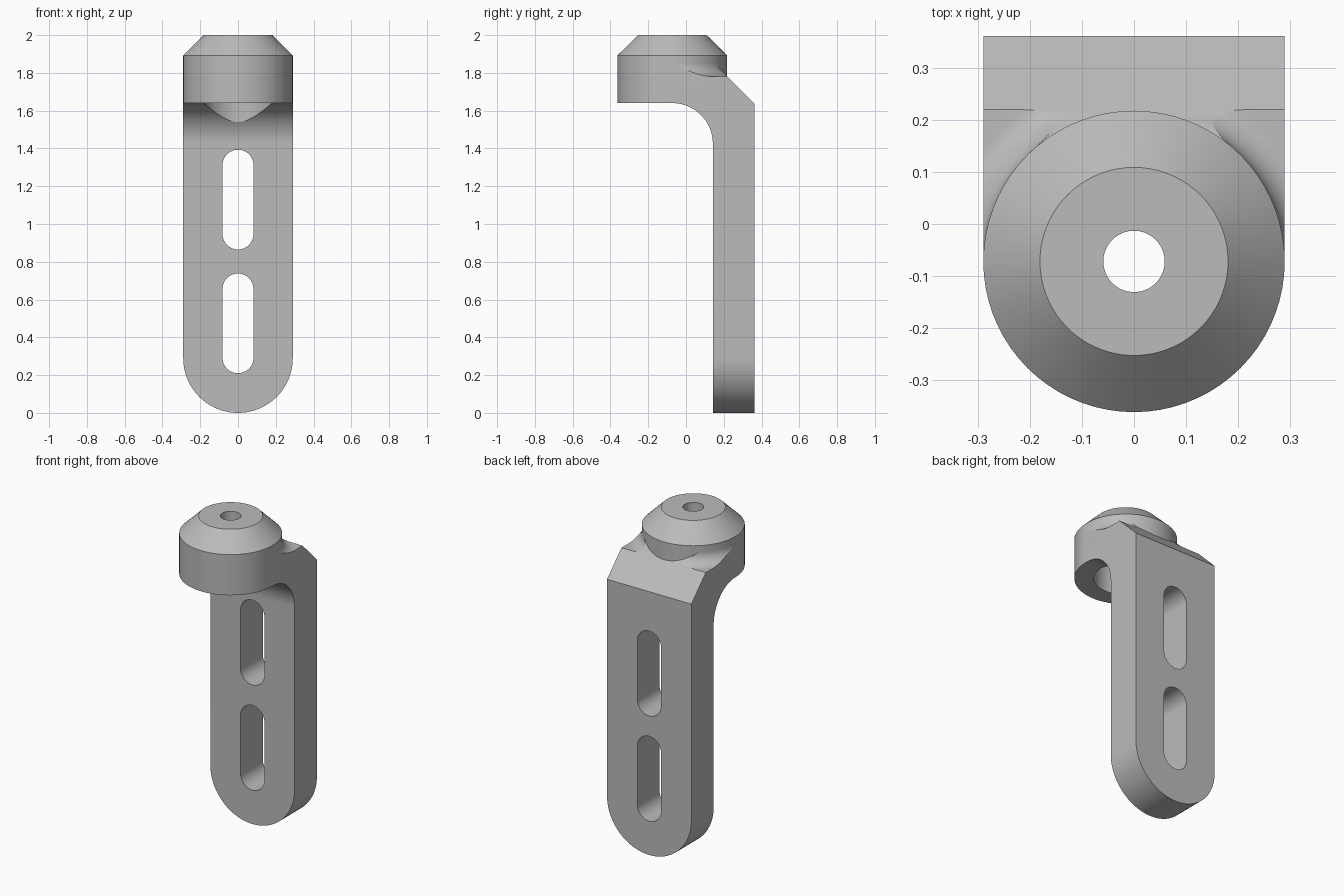
import bpy, bmesh
from math import sin, cos, pi, radians
from mathutils import Vector

cube = bpy.data.objects.get("Cube")
if cube:
    bpy.data.objects.remove(cube, do_unlink=True)

W = 0.29            # half width of the arm and radius of the head
CY = -0.072         # head axis position in y
BACK, FRONT = 0.362, 0.142
BASE, SHOULDER = 1.64, 1.78
CHAMFER = 0.22      # y where the rear chamfer starts
BLEND = 0.072       # radius of the blend around the head


def arc(cx, cy, r, a0, a1, n=24):
    return [(cx + r * cos(radians(a0 + (a1 - a0) * i / n)),
             cy + r * sin(radians(a0 + (a1 - a0) * i / n))) for i in range(n + 1)]


def finish(name, bm):
    bmesh.ops.remove_doubles(bm, verts=bm.verts, dist=1e-5)
    bmesh.ops.recalc_face_normals(bm, faces=bm.faces)
    mesh = bpy.data.meshes.new(name)
    bm.to_mesh(mesh)
    bm.free()
    ob = bpy.data.objects.new(name, mesh)
    bpy.context.collection.objects.link(ob)
    return ob


def extrude(name, points, place, direction):
    bm = bmesh.new()
    face = bm.faces.new([bm.verts.new(place(a, b)) for a, b in points])
    out = bmesh.ops.extrude_face_region(bm, geom=[face])
    verts = [v for v in out["geom"] if isinstance(v, bmesh.types.BMVert)]
    bmesh.ops.translate(bm, verts=verts, vec=Vector(direction))
    return finish(name, bm)


def side_prism(name, points):
    return extrude(name, points, lambda y, z: (-W, y, z), (2 * W, 0, 0))


def front_prism(name, points):
    return extrude(name, points, lambda x, z: (x, -1, z), (0, 2, 0))


def revolve(name, profile, steps=72):
    # closed (radius, z) profile turned around the head axis
    bm = bmesh.new()
    verts = [bm.verts.new((r, CY, z)) for r, z in profile]
    edges = [bm.edges.new((a, b)) for a, b in zip(verts, verts[1:])]
    bmesh.ops.spin(bm, geom=verts + edges, cent=(0, CY, 0), axis=(0, 0, 1),
                   angle=2 * pi, steps=steps, use_merge=True)
    return finish(name, bm)


def boolean(ob, tool, operation):
    mod = ob.modifiers.new("cut", "BOOLEAN")
    mod.operation, mod.solver, mod.object = operation, "EXACT", tool
    bpy.context.view_layer.objects.active = ob
    bpy.ops.object.modifier_apply(modifier=mod.name)
    bpy.data.objects.remove(tool, do_unlink=True)


# Bent arm: side profile with rear chamfer and rounded inner corner
R = FRONT - CY
arm = side_prism("bracket", [(BACK, 0), (BACK, SHOULDER + CHAMFER - BACK), (CHAMFER, SHOULDER),
                             (CY, SHOULDER)] + arc(CY, BASE - R, R, 90, 0) + [(FRONT, 0)])

# Rounded lower end
boolean(arm, front_prism("end_outline", [(W, 2.2), (-W, 2.2)] + arc(0, W, W, 180, 360, 40)),
        "INTERSECT")

# Concave blend between the shoulder and the head, trimmed to the arm
rb = W + BLEND
blend = revolve("blend", [(0, 1.70), (rb, 1.70)]
                + arc(rb, SHOULDER + BLEND, BLEND, 270, 180, 14)
                + [(0, SHOULDER + BLEND)])
boolean(blend, side_prism("blend_trim", [(CY, 1.6), (BACK, 1.6), (BACK, SHOULDER + CHAMFER - BACK),
                                         (CHAMFER, SHOULDER), (CHAMFER - 0.2, SHOULDER + 0.2),
                                         (CY, SHOULDER + 0.2)]), "INTERSECT")
boolean(arm, blend, "UNION")

# Round head with conical top
boolean(arm, revolve("head", [(0, BASE), (W, BASE), (W, 1.893), (0.181, 2), (0, 2)]), "UNION")

# Through hole and wide recess from below
boolean(arm, revolve("bore", [(0, 1.3), (0.181, 1.3), (0.181, 1.83), (0.059, 1.83),
                              (0.059, 2.1), (0, 2.1)]), "DIFFERENCE")

# Two long slots
r = 0.082
for low, high in ((0.21, 0.738), (0.865, 1.393)):
    slot = front_prism("slot", arc(0, high - r, r, 0, 180) + arc(0, low + r, r, 180, 360))
    boolean(arm, slot, "DIFFERENCE")

# Plain grey metal
grey = bpy.data.materials.new("grey metal")
grey.use_nodes = True
colour = (0.5, 0.5, 0.5, 1)
grey.diffuse_color = colour
grey.node_tree.nodes["Principled BSDF"].inputs["Base Color"].default_value = colour
arm.data.materials.clear()
arm.data.materials.append(grey)
for p in arm.data.polygons:
    p.material_index = 0

bpy.ops.object.select_all(action="DESELECT")
arm.select_set(True)
bpy.context.view_layer.objects.active = arm
bpy.ops.object.shade_smooth_by_angle(angle=radians(25))
